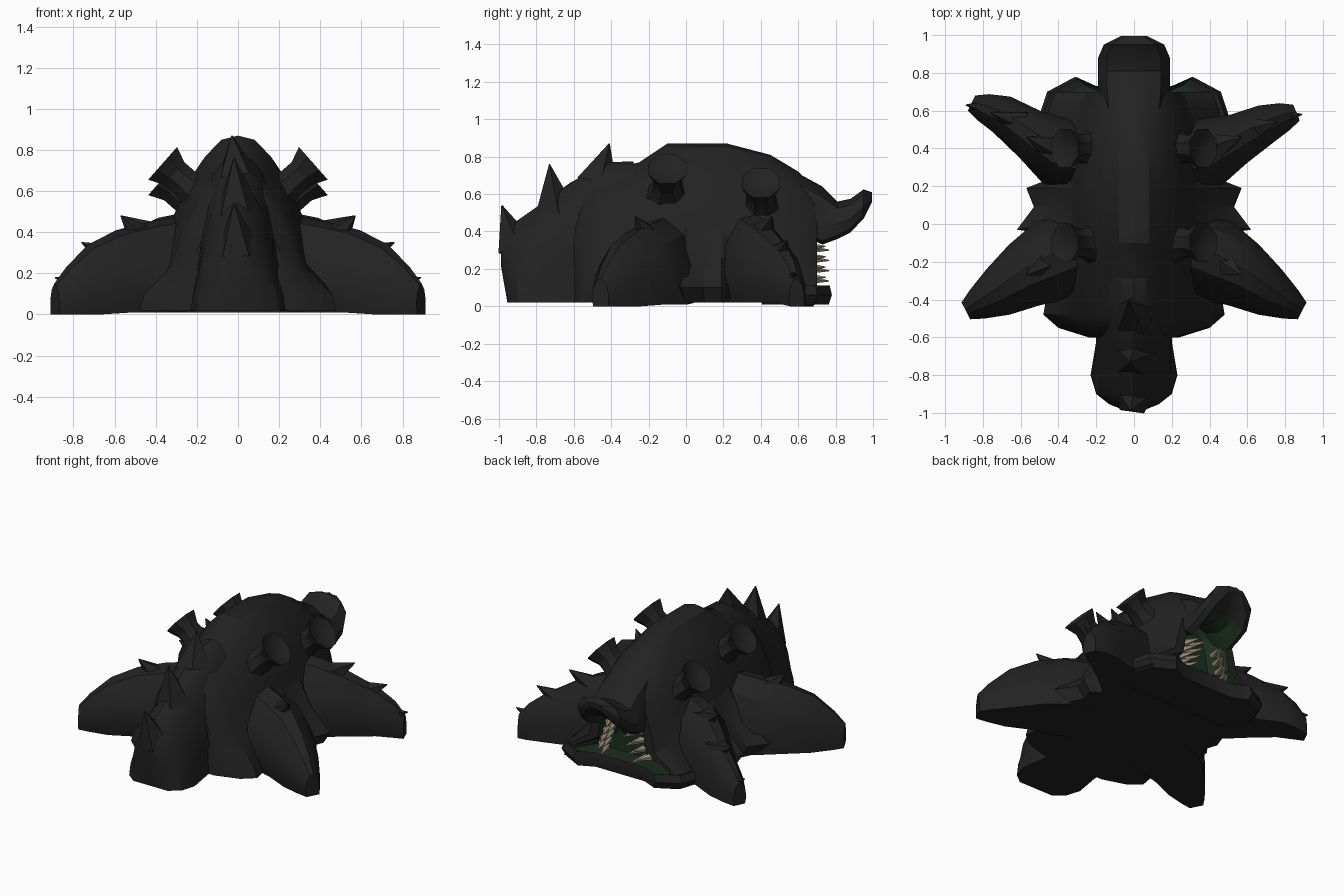
import bpy, bmesh, math
from mathutils import Vector as V

if "Cube" in bpy.data.objects:
    bpy.data.objects.remove(bpy.data.objects["Cube"])


def material(name, rgb):
    m = bpy.data.materials.new(name)
    m.diffuse_color = (*rgb, 1)
    m.use_nodes = True
    m.node_tree.nodes["Principled BSDF"].inputs["Base Color"].default_value = m.diffuse_color
    return m


HIDE = material("charcoal hide", (0.016, 0.016, 0.016))
GREEN = material("dark green mouth", (0.012, 0.029, 0.014))
BONE = material("bone", (0.36, 0.29, 0.21))


def loft(name, rings, mat=HIDE, green=None, open_root=False):
    """Skin rings of points; green(normal, centre) picks mouth faces."""
    bm = bmesh.new()
    vs = [[bm.verts.new(p) for p in r] for r in rings]
    n = len(rings[0])
    for a, b in zip(vs, vs[1:]):
        for i in range(n):
            j = (i + 1) % n
            bm.faces.new((a[i], a[j], b[j], b[i]))
    root = bm.faces.new(vs[0])
    bm.faces.new(vs[-1])
    bmesh.ops.recalc_face_normals(bm, faces=bm.faces)
    bm.normal_update()
    if green:
        for f in bm.faces:
            if green(f.normal, f.calc_center_median()):
                f.material_index = 1
    if open_root:
        bmesh.ops.delete(bm, geom=[root], context='FACES')
    me = bpy.data.meshes.new(name)
    bm.to_mesh(me)
    bm.free()
    me.materials.append(mat)
    me.materials.append(GREEN)
    ob = bpy.data.objects.new(name, me)
    bpy.context.collection.objects.link(ob)
    bpy.context.view_layer.objects.active = ob
    ob.select_set(True)
    bpy.ops.object.shade_smooth_by_angle(angle=math.radians(28))
    ob.select_set(False)
    return ob


def ring(c, u, v, a, b, n=8):
    c, u, v = V(c), V(u), V(v)
    return [c + u * a * math.cos(t) + v * b * math.sin(t)
            for t in (2 * math.pi * (i + 0.5) / n for i in range(n))]


def spike(name, base, tip, r, n=4, mat=HIDE):
    base, tip = V(base), V(tip)
    d = (tip - base).normalized()
    u = d.orthogonal().normalized()
    v = d.cross(u)
    return loft(name, [ring(base, u, v, r, r, n), ring(tip, u, v, 0.003, 0.003, n)], mat, None, True)


def section(y, wb, wm, wr, top, z0=0.02, k=1.0):
    """Body cross-section: wide skirt, steep flank, narrow ridge."""
    half = [(wb, z0), (wb * 0.95, z0 + 0.08), (wm * 1.14, z0 + (top - z0) * 0.32),
            (wm, z0 + (top - z0) * 0.55), ((wm + wr) / 2, z0 + (top - z0) * 0.75),
            (wr, z0 + (top - z0) * 0.88), (wr * 0.5, top - 0.02)]
    pts = [(0, z0)] + half + [(0, top)] + [(-x, z) for x, z in reversed(half)]
    return [V((x * k, y, 0.2 + (z - 0.2) * k)) for x, z in pts]


# Body with the mouth hollow sunk in its rear end
body = [section(*s) for s in (
    (-0.60, 0.24, 0.20, 0.10, 0.55), (-0.55, 0.40, 0.25, 0.12, 0.65), (-0.48, 0.48, 0.28, 0.13, 0.71),
    (-0.25, 0.44, 0.30, 0.15, 0.77), (-0.10, 0.45, 0.31, 0.16, 0.87),
    (0.22, 0.46, 0.31, 0.16, 0.87), (0.45, 0.48, 0.30, 0.16, 0.81),
    (0.60, 0.48, 0.27, 0.16, 0.72), (0.70, 0.44, 0.22, 0.15, 0.62))]
body.append(section(0.70, 0.42, 0.18, 0.13, 0.61, 0.02, 0.9))
body.append(section(0.57, 0.40, 0.16, 0.11, 0.60, 0.02, 0.7))
loft("body", body, HIDE, lambda n, c: c.y > 0.55 and n.y > -0.2 and
     (c.y < 0.66 and (n.y > 0.9 or n.dot(V((c.x, 0, c.z - 0.25))) < 0)))

# Upper snout: a shallow hood hooked up at the tip, green under its root
snout = []
for y, lo, hi, w, roof in ((0.50, 0.46, 0.77, 0.15, 0.10), (0.62, 0.38, 0.70, 0.18, 0.12),
                           (0.73, 0.33, 0.64, 0.19, 0.13), (0.81, 0.36, 0.56, 0.19, 0.10),
                           (0.88, 0.395, 0.575, 0.19, 0.08), (0.95, 0.47, 0.625, 0.16, 0.04),
                           (0.995, 0.56, 0.61, 0.07, 0.01)):
    h = hi - lo
    half = [(0.40 * w, lo + roof * 0.75), (0.75 * w, lo), (0.95 * w, lo + 0.02),
            (w, lo + 0.4 * h), (0.75 * w, lo + 0.82 * h), (0.35 * w, hi - 0.01)]
    pts = [(0, lo + roof)] + half + [(0, hi)] + [(-x, z) for x, z in reversed(half)]
    snout.append([V((x, y, z)) for x, z in pts])
loft("snout", snout, HIDE, lambda n, c: 0.6 < c.y < 0.87 and n.z < -0.2 and abs(c.x) < 0.13, True)

# Lower jaw with two flared corners
half = [(0.20, 0.73), (0.31, 0.78), (0.46, 0.70), (0.50, 0.58), (0.42, 0.40)]
jaw = half + [(-x, y) for x, y in reversed(half)]


def jaw_ring(z, k):
    return [V((x * k, 0.5 + (y - 0.5) * k, z)) for x, y in jaw]


loft("lower_jaw", [jaw_ring(0.01, 0.94), jaw_ring(0.06, 1), jaw_ring(0.11, 0.96), jaw_ring(0.09, 0.84)],
     HIDE, lambda n, c: n.z > 0.95 and abs(c.x) < 0.1)

# Tail
loft("tail", [section(*s) for s in (
    (-0.28, 0.20, 0.20, 0.13, 0.775), (-0.42, 0.20, 0.20, 0.12, 0.77),
    (-0.62, 0.20, 0.17, 0.10, 0.66), (-0.80, 0.23, 0.17, 0.08, 0.53),
    (-0.90, 0.20, 0.15, 0.07, 0.46), (-0.955, 0.13, 0.11, 0.05, 0.42),
    (-0.99, 0.04, 0.04, 0.02, 0.38, 0.22))], HIDE, None, True)
for i, (b, t, r) in enumerate((((0, -0.48, 0.65), (-0.03, -0.41, 0.87), 0.12),
                               ((0, -0.70, 0.49), (-0.02, -0.73, 0.76), 0.12),
                               ((0, -0.91, 0.31), (-0.02, -0.985, 0.54), 0.11))):
    spike(f"tail_spike_{i}", b, t, r, 5)


def leg(name, s, stations):
    """Leg from (x, y, width, bottom, top) stations, running outward and down."""
    d = (V(stations[-1][:2]) - V(stations[0][:2])).normalized()
    u = V((-d.y * s, d.x, 0))
    rings = []
    for x, y, w, lo, hi in stations:
        h = hi - lo
        shape = [(1, 0), (1.0, 0.45), (0.7, 0.8), (0.15, 1), (-0.35, 0.95),
                 (-0.85, 0.65), (-1, 0.3), (-0.8, 0)]
        rings.append([V((s * x, y, lo)) + u * w * a + V((0, 0, h * b)) for a, b in shape])
    return loft(name, rings, HIDE, None, True)


for s in (-1, 1):
    e = 0.05 if s < 0 else 0
    # Legs
    leg("tail_side_leg", s, ((0.25, -0.13, 0.20, 0.02, 0.48), (0.42, -0.19, 0.225, 0.01, 0.45),
                             (0.58, -0.27, 0.18, 0.01, 0.41), (0.72, -0.36, 0.135, 0, 0.34),
                             (0.83, -0.425, 0.085, 0, 0.23), (0.89, -0.46, 0.05, 0, 0.15)))
    leg("mouth_side_leg", s, ((0.25, 0.34, 0.18, 0.02, 0.50), (0.40, 0.38, 0.185, 0.02, 0.47),
                              (0.55, 0.45 + e / 2, 0.135, 0.02, 0.40),
                              (0.70, 0.53 + e, 0.105, 0.02, 0.31), (0.80, 0.57 + e, 0.075, 0.01, 0.23),
                              (0.86, 0.59 + e, 0.045, 0, 0.15)))
    # Low flank skirt between the legs, with two pointed corners
    base = [(0.36, 0.27), (0.46, 0.23), (0.52, 0.19), (0.49, 0.10), (0.54, 0.0), (0.44, -0.05), (0.36, -0.08)]
    tips = [(0.36, 0.27), (0.47, 0.23), (0.57, 0.19), (0.53, 0.09), (0.62, -0.03), (0.45, -0.055), (0.36, -0.08)]
    loft("flank_skirt", [[V((s * x, y, 0.02)) for x, y in base], [V((s * x, y, 0.10)) for x, y in tips],
                         [V((s * (0.34 + (x - 0.36) * 0.45), y, 0.26)) for x, y in base],
                         [V((s * (0.28 + (x - 0.36) * 0.2), y, 0.44)) for x, y in base]])
    # Spikes on legs
    spikes = [((0.46, -0.20, 0.36), (0.57, -0.27, 0.48), 0.085),
              ((0.42, 0.40, 0.38), (0.57, 0.46, 0.48), 0.085),
              ((0.60, 0.49 + e, 0.27), (0.76, 0.54 + e, 0.35), 0.08),
              ((0.74, 0.56 + e, 0.13), (0.89, 0.58 + e, 0.18), 0.06)]
    for i, (b, t, r) in enumerate(spikes):
        spike(f"leg_spike_{i}", (s * b[0], b[1], b[2]), (s * t[0], t[1], t[2]), r, 5)
    # Flared back horns: stem opening to a wide dished brim
    for y, dz in ((-0.10, 0), (0.40, -0.075)):
        d, up = V((s * 0.75, 0, 0.66)), V((-s * 0.66, 0, 0.75))
        root = V((s * 0.19, y, 0.58 + dz))
        loft("back_horn", [ring(root + d * t, up, (0, 1, 0), a, b, 8) for t, a, b in (
            (0, 0.10, 0.14), (0.09, 0.08, 0.085), (0.16, 0.08, 0.075),
            (0.235, 0.115, 0.11), (0.21, 0.06, 0.06))], HIDE, None, True)
    # Teeth, in small clusters up both sides of the mouth
    for i in range(4):
        z = 0.14 + 0.055 * i
        x = 0.15 - 0.018 * i
        for k, dx in enumerate((0, 0.035)):
            spike(f"tooth_{i}_{k}", (s * (x + dx), 0.65, z + 0.012 * k),
                  (s * (x + dx - 0.04), 0.765 - 0.02 * k, z - 0.005 + 0.02 * k), 0.024, 5, BONE)
